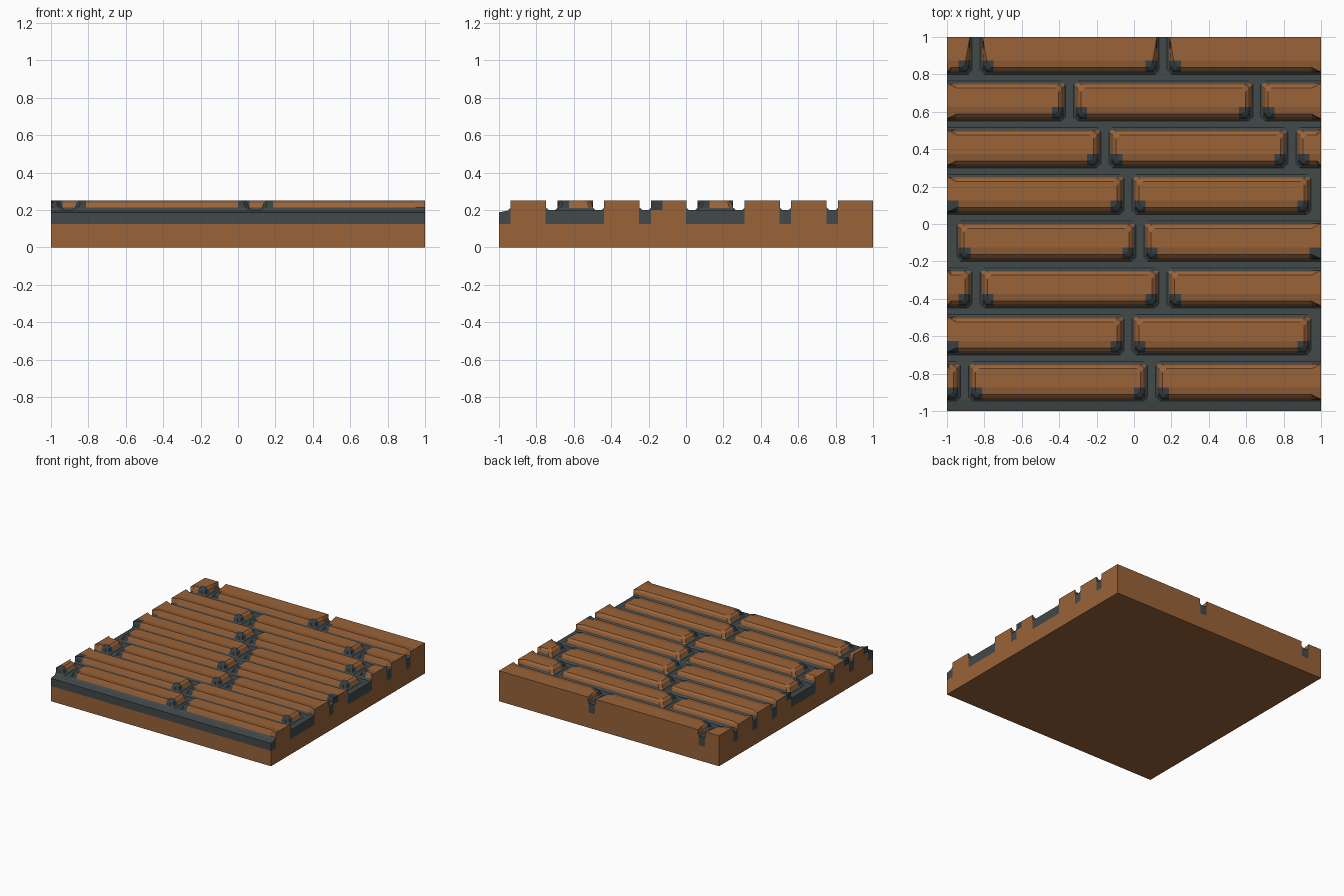
import bpy, bmesh
from mathutils import Vector

if "Cube" in bpy.data.objects:
    bpy.data.objects.remove(bpy.data.objects["Cube"], do_unlink=True)

CELL = 1 / 16            # size of one colour cell
COURSE = 0.25            # height of one brick course
# start of the vertical joint in each course, front to back, in cells
JOINTS = [-15, -1, -14, -16, -1, -3, -6, -14]
# brick profile: inset from the outline, height
LAYERS = [(0, 0.2), (0.0125, 0.212), (0.022, 0.237), (0.038, 0.25)]
BROWN, SHADE, MORTAR, CORNER = range(4)


def make_material(name, rgb):
    mat = bpy.data.materials.new(name)
    mat.use_nodes = True
    color = (*rgb, 1)
    mat.diffuse_color = color
    bsdf = next(n for n in mat.node_tree.nodes if n.type == 'BSDF_PRINCIPLED')
    bsdf.inputs["Base Color"].default_value = color
    return mat


MATERIALS = [
    make_material("brick_brown", (0.32, 0.125, 0.04)),
    make_material("brick_shaded_brown", (0.25, 0.098, 0.033)),
    make_material("mortar_grey", (0.054, 0.066, 0.068)),
    make_material("corner_grey", (0.04, 0.05, 0.053)),
]


def cell_color(x, y):
    """Colour of the wall pattern at a point."""
    x, y = (max(-0.99, min(0.99, v)) for v in (x, y))
    course, rise = divmod(y + 1, COURSE)
    run = (x - JOINTS[int(course)] * CELL) % 1
    if rise < CELL or run < CELL:
        return MORTAR
    if rise < 2 * CELL:
        return CORNER if run < 2 * CELL or run > 1 - CELL else SHADE
    return BROWN


def cut(bm, point, normal):
    bmesh.ops.bisect_plane(bm, geom=bm.verts[:] + bm.edges[:] + bm.faces[:],
                           dist=1e-5, plane_co=point, plane_no=normal)


def cut_cells(bm):
    """Cut the mesh along the colour grid."""
    for axis in range(2):
        values = [v.co[axis] for v in bm.verts]
        low, high = min(values), max(values)
        normal = Vector((0, 0, 0))
        normal[axis] = 1
        for i in range(-15, 16):
            if low < i * CELL < high:
                cut(bm, normal * (i * CELL), normal)


def finish(bm, name):
    mesh = bpy.data.meshes.new(name)
    bm.to_mesh(mesh)
    bm.free()
    for mat in MATERIALS:
        mesh.materials.append(mat)
    obj = bpy.data.objects.new(name, mesh)
    bpy.context.collection.objects.link(obj)
    return obj


def build_slab():
    bm = bmesh.new()
    bmesh.ops.create_cube(bm, size=2)
    for v in bm.verts:
        v.co.z = 0.2 if v.co.z > 0 else 0
    cut(bm, (0, 0, 2 * CELL), (0, 0, 1))
    cut_cells(bm)
    # front lip slopes down
    for v in bm.verts:
        if v.co.y < -0.99 and v.co.z > 0.19:
            v.co.z = 3 * CELL
    bm.normal_update()
    for f in bm.faces:
        c = f.calc_center_median()
        if f.normal.z > 0.5:
            f.material_index = MORTAR
        elif c.z > 2 * CELL and cell_color(c.x, c.y) == MORTAR:
            f.material_index = MORTAR
    finish(bm, "base_slab")


def corner(x, y, sx, sy, inset, taper):
    """Two outline points: on the end side, then on the long side."""
    edge_inset = min(inset, 0.0125)
    flush_x, flush_y = abs(x) > 0.999, abs(y) > 0.999
    chamfer = 0.02
    if flush_x and flush_y:
        return (x, y), (x + sx * taper, y)
    if flush_x:
        return (x, y + sy * edge_inset), (x + sx * taper, y + sy * inset)
    if flush_y:
        return (x + sx * edge_inset, y), (x + sx * (inset + chamfer), y)
    return ((x + sx * inset, y + sy * (inset + chamfer)),
            (x + sx * (inset + chamfer), y + sy * inset))


def build_brick(x0, x1, y0, y1, name):
    bm = bmesh.new()
    taper = min(0.05, (x1 - x0) * 0.15)
    rings = []
    for inset, z in LAYERS:
        a, b = corner(x0, y0, 1, 1, inset, taper)
        d, c = corner(x1, y0, -1, 1, inset, taper)
        e, f = corner(x1, y1, -1, -1, inset, taper)
        h, g = corner(x0, y1, 1, -1, inset, taper)
        rings.append([bm.verts.new((*p, z)) for p in (a, b, c, d, e, f, g, h)])
    # sloping sides
    for low, high in zip(rings, rings[1:]):
        for i in range(8):
            j = (i + 1) % 8
            bm.faces.new((low[i], low[j], high[j], high[i]))
    # flat top
    top = rings[-1]
    for ids in ((0, 1, 6, 7), (1, 2, 5, 6), (2, 3, 4, 5)):
        bm.faces.new([top[i] for i in ids])
    cut_cells(bm)
    bm.normal_update()
    for f in bm.faces:
        c = f.calc_center_median()
        color = cell_color(c.x, c.y)
        if color == SHADE and f.normal.z < 0.5:
            color = BROWN
        if color == MORTAR and c.z > 0.22:
            color = BROWN
        f.material_index = color
    finish(bm, name)


build_slab()

# brick courses, each with its own joint offset
for row, joint in enumerate(JOINTS):
    y0 = -0.95 + row * COURSE
    y1 = min(1, y0 + 0.215)
    if row == len(JOINTS) - 1:
        y1 = 1
    for k in (-1, 0, 1):
        start = joint * CELL + k
        x0, x1 = max(-1, start + 0.0525), min(1, start + 1.01)
        if x1 - x0 > 0.03:
            build_brick(x0, x1, y0, y1, f"brick_course_{row + 1}_{k + 2}")
